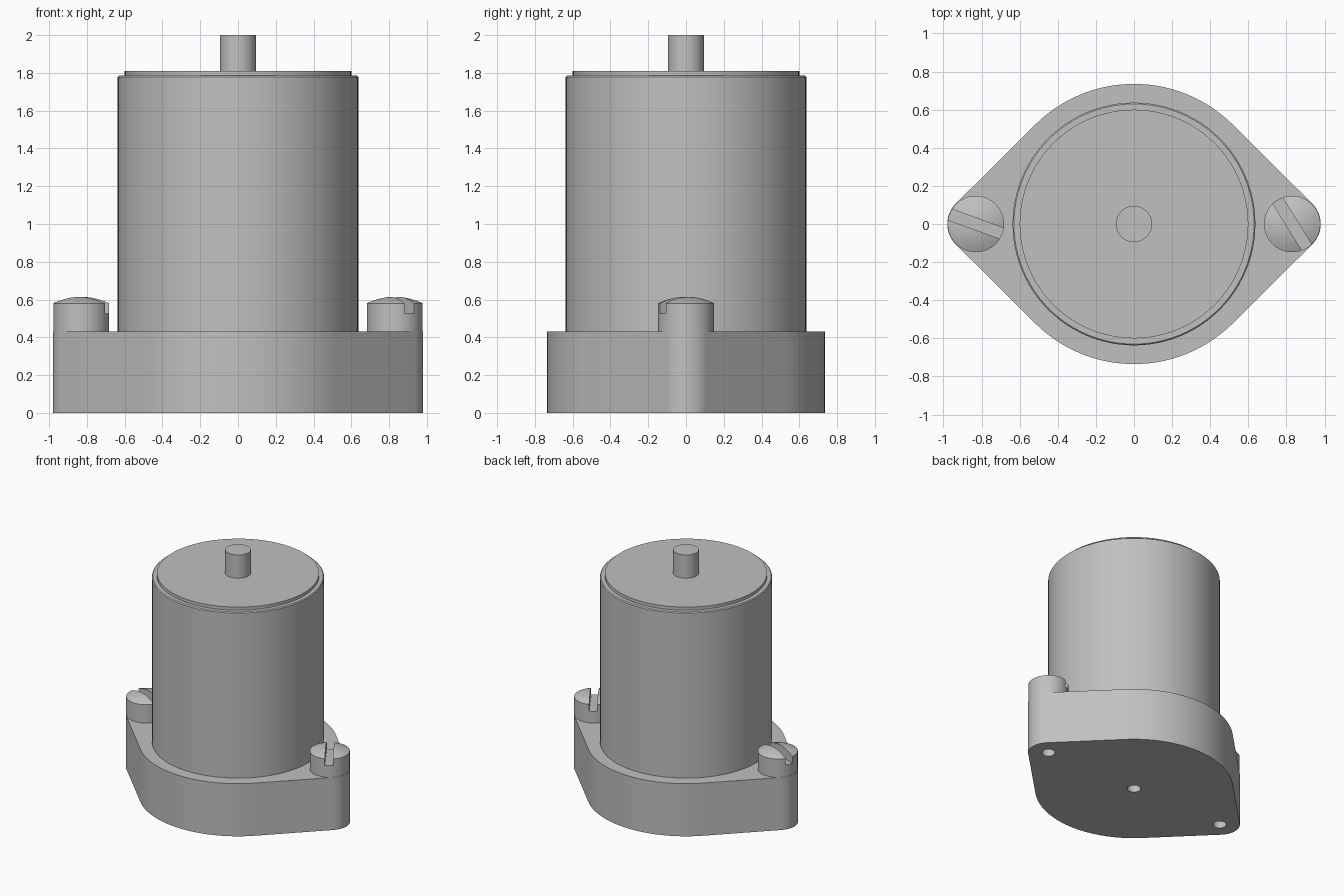
import bpy, bmesh, math

cube = bpy.data.objects.get("Cube")
if cube:
    bpy.data.objects.remove(cube, do_unlink=True)

# Single metal colour
metal = bpy.data.materials.new("grey metal")
metal.use_nodes = True
GREY = (0.53, 0.53, 0.53, 1)
metal.diffuse_color = GREY
metal.node_tree.nodes["Principled BSDF"].inputs["Base Color"].default_value = GREY

SCREW_X = 0.83
FLANGE_TOP = 0.43


def make_object(name, bm):
    bmesh.ops.remove_doubles(bm, verts=bm.verts, dist=1e-5)
    bmesh.ops.recalc_face_normals(bm, faces=bm.faces)
    mesh = bpy.data.meshes.new(name)
    bm.to_mesh(mesh)
    bm.free()
    mesh.materials.append(metal)
    obj = bpy.data.objects.new(name, mesh)
    bpy.context.collection.objects.link(obj)
    return obj


def activate(obj):
    bpy.ops.object.select_all(action='DESELECT')
    obj.select_set(True)
    bpy.context.view_layer.objects.active = obj


def smooth(obj):
    activate(obj)
    bpy.ops.object.shade_smooth_by_angle(angle=math.radians(30))


def lathe(name, profile, x=0, steps=96):
    """Spin an (r, z) profile round a vertical axis at x."""
    bm = bmesh.new()
    verts = [bm.verts.new((r, 0, z)) for r, z in profile]
    edges = [bm.edges.new(pair) for pair in zip(verts, verts[1:])]
    bmesh.ops.spin(bm, geom=verts + edges, cent=(0, 0, 0), axis=(0, 0, 1),
                   angle=math.tau, steps=steps)
    obj = make_object(name, bm)
    obj.location.x = x
    return obj


def cut(obj, cutter):
    cutter.hide_render = True
    activate(obj)
    mod = obj.modifiers.new("cut", 'BOOLEAN')
    mod.operation = 'DIFFERENCE'
    mod.solver = 'EXACT'
    mod.object = cutter
    bpy.ops.object.modifier_apply(modifier=mod.name)
    bpy.data.objects.remove(cutter, do_unlink=True)


# Flange: large round middle joined by tangents to two small round ends
def arc(cx, radius, start, end, steps):
    for i in range(steps + 1):
        a = start + (end - start) * i / steps
        yield cx + radius * math.cos(a), radius * math.sin(a)


R, r = 0.735, 0.15
t = math.acos((R - r) / SCREW_X)
outline = [*arc(SCREW_X, r, -t, t, 20),
           *arc(0, R, t, math.pi - t, 36),
           *arc(-SCREW_X, r, math.pi - t, math.pi + t, 20),
           *arc(0, R, math.pi + t, math.tau - t, 36)]
bm = bmesh.new()
base = bm.faces.new([bm.verts.new((x, y, 0)) for x, y in outline])
top = bmesh.ops.extrude_face_region(bm, geom=[base])["geom"]
bmesh.ops.translate(bm, vec=(0, 0, FLANGE_TOP),
                    verts=[v for v in top if isinstance(v, bmesh.types.BMVert)])
flange = make_object("mounting_flange", bm)

# Blind holes in the underside
for x in (-SCREW_X, 0, SCREW_X):
    cut(flange, lathe("hole_cutter", [(0, -0.1), (0.05, -0.1), (0.05, 0.25), (0, 0.25)],
                      x, steps=32))
smooth(flange)

# Housing, raised end cap and shaft
smooth(lathe("housing", [(0, 0.42), (0.637, 0.42), (0.637, 1.778), (0.63, 1.785), (0, 1.785)]))
smooth(lathe("end_cap", [(0, 1.77), (0.6, 1.77), (0.6, 1.81), (0, 1.81)]))
smooth(lathe("shaft", [(0, 1.8), (0.095, 1.8), (0.095, 2), (0, 2)], steps=48))

# Domed slotted screws
HEAD_R, RIM, DOME = 0.148, 0.58, 0.035
dome = [(HEAD_R * (1 - i / 8), RIM + DOME * (1 - (1 - i / 8) ** 2)) for i in range(9)]
for name, x, turn in (("right_screw", -SCREW_X, -20), ("left_screw", SCREW_X, -58)):
    screw = lathe(name, [(0, 0.42), (HEAD_R, 0.42), *dome], x, steps=64)
    bm = bmesh.new()
    bmesh.ops.create_cube(bm, size=1)
    slot = make_object("slot_cutter", bm)
    slot.scale = (0.5, 0.06, 0.2)
    slot.location = (x, 0, 0.625)
    slot.rotation_euler.z = math.radians(turn)
    cut(screw, slot)
    smooth(screw)
